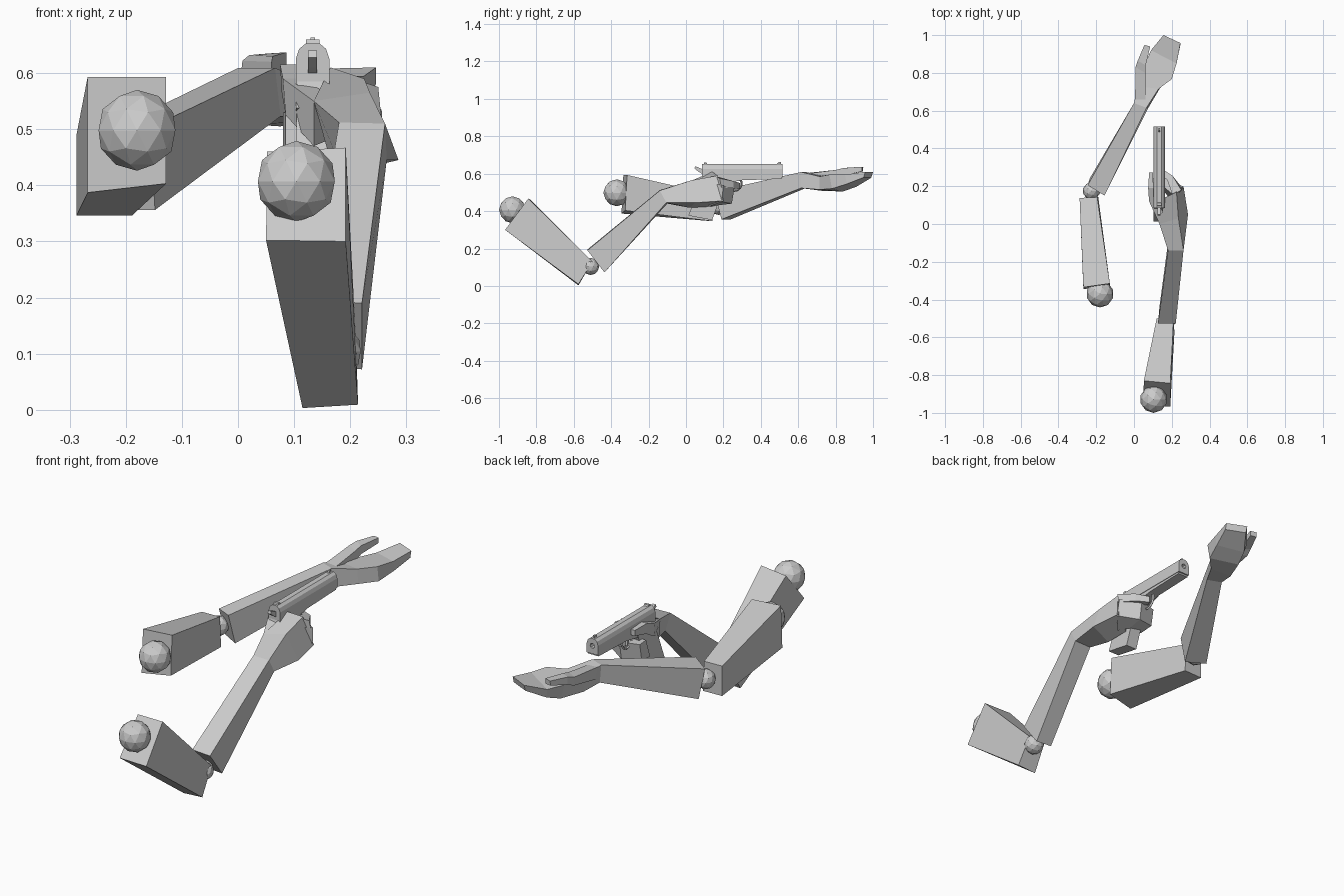
import bpy, bmesh, math
from mathutils import Vector

grey = bpy.data.materials.new("plain_grey")
grey.diffuse_color = (0.6, 0.6, 0.6, 1)


def loft(name, rings):
    """Skin a chain of equal-length point rings and cap both ends."""
    bm = bmesh.new()
    rows = [[bm.verts.new(p) for p in r] for r in rings]
    n = len(rows[0])
    for a, b in zip(rows, rows[1:]):
        for i in range(n):
            j = (i + 1) % n
            bm.faces.new((a[i], a[j], b[j], b[i]))
    bm.faces.new(rows[0])
    bm.faces.new(rows[-1])
    bmesh.ops.recalc_face_normals(bm, faces=bm.faces[:])
    mesh = bpy.data.meshes.new(name)
    bm.to_mesh(mesh)
    bm.free()
    ob = bpy.data.objects.new(name, mesh)
    ob.data.materials.append(grey)
    bpy.context.collection.objects.link(ob)
    return ob


def ball(name, centre, r):
    bpy.ops.mesh.primitive_ico_sphere_add(subdivisions=2, radius=r, location=centre)
    ob = bpy.context.object
    ob.name = name
    ob.data.materials.append(grey)


def plate(name, profile, half, cx=0.133):
    """Extrude a (y, z) profile symmetrically across x."""
    loft(name, [[(cx + s * half, y, z) for y, z in profile] for s in (-1, 1)])


# Joints
ball("left_shoulder", (-0.18, -0.37, 0.498), 0.072)
ball("left_elbow", (-0.225, 0.175, 0.425), 0.046)
ball("right_shoulder", (0.104, -0.928, 0.407), 0.072)
ball("right_elbow", (0.175, -0.51, 0.104), 0.046)

# Left arm: rings run top-left, top-right, bottom-right, bottom-left
loft("left_upper_arm", [
    [(-0.268, -0.335, 0.593), (-0.128, -0.315, 0.593), (-0.128, -0.325, 0.403), (-0.268, -0.345, 0.387)],
    [(-0.288, 0.138, 0.489), (-0.195, 0.142, 0.489), (-0.189, 0.142, 0.346), (-0.288, 0.138, 0.346)]])
left_wrist = [(0.0, 0.64, 0.609), (0.066, 0.615, 0.609), (0.076, 0.615, 0.523), (0.008, 0.64, 0.523)]
loft("left_forearm", [
    [(-0.245, 0.206, 0.49), (-0.156, 0.15, 0.503), (-0.148, 0.19, 0.356), (-0.235, 0.24, 0.356)],
    left_wrist])

# Open left hand
loft("left_palm_and_fingers", [
    left_wrist,
    [(0.02, 0.73, 0.59), (0.13, 0.715, 0.585), (0.135, 0.715, 0.515), (0.03, 0.73, 0.508)],
    [(0.055, 0.84, 0.575), (0.2, 0.767, 0.595), (0.198, 0.78, 0.52), (0.075, 0.84, 0.505)],
    [(0.09, 0.92, 0.575), (0.225, 0.85, 0.595), (0.222, 0.86, 0.545), (0.1, 0.91, 0.53)],
    [(0.156, 1.0, 0.608), (0.246, 0.958, 0.61), (0.246, 0.95, 0.58), (0.156, 0.99, 0.578)]])
loft("left_thumb", [
    [(0.006, 0.66, 0.605), (0.06, 0.65, 0.6), (0.06, 0.66, 0.55), (0.008, 0.67, 0.55)],
    [(0.008, 0.83, 0.622), (0.06, 0.8, 0.62), (0.06, 0.81, 0.575), (0.012, 0.83, 0.58)],
    [(0.02, 0.865, 0.632), (0.062, 0.84, 0.63), (0.062, 0.845, 0.59), (0.022, 0.865, 0.595)],
    [(0.055, 0.948, 0.635), (0.086, 0.94, 0.637), (0.086, 0.94, 0.612), (0.055, 0.945, 0.612)]])

# Right arm
loft("right_upper_arm", [
    [(0.052, -0.83, 0.46), (0.192, -0.843, 0.467), (0.192, -0.967, 0.3), (0.05, -0.965, 0.302)],
    [(0.12, -0.5, 0.13), (0.21, -0.5, 0.13), (0.214, -0.575, 0.009), (0.115, -0.575, 0.003)]])
right_wrist = [(0.18, -0.14, 0.512), (0.262, -0.14, 0.51), (0.265, -0.105, 0.445), (0.18, -0.1, 0.44)]
loft("right_forearm", [
    [(0.127, -0.527, 0.195), (0.221, -0.527, 0.19), (0.221, -0.436, 0.072), (0.135, -0.436, 0.078)],
    right_wrist])

# Gripping right hand
loft("right_palm", [
    right_wrist,
    [(0.135, 0.0, 0.55), (0.235, 0.03, 0.565), (0.286, 0.05, 0.445), (0.172, 0.02, 0.418)],
    [(0.165, 0.14, 0.61), (0.225, 0.17, 0.59), (0.262, 0.2, 0.455), (0.165, 0.14, 0.425)]])
loft("right_fingers", [
    [(0.225, 0.14, 0.55), (0.256, 0.2, 0.535), (0.262, 0.19, 0.45), (0.2, 0.12, 0.425)],
    [(0.165, 0.19, 0.535), (0.17, 0.26, 0.53), (0.17, 0.245, 0.44), (0.165, 0.165, 0.43)],
    [(0.085, 0.18, 0.53), (0.08, 0.235, 0.53), (0.08, 0.22, 0.45), (0.085, 0.15, 0.44)]])
loft("right_index_finger", [
    [(0.205, 0.15, 0.59), (0.25, 0.18, 0.575), (0.255, 0.19, 0.525), (0.205, 0.15, 0.525)],
    [(0.175, 0.235, 0.565), (0.205, 0.255, 0.56), (0.205, 0.255, 0.522), (0.175, 0.235, 0.525)],
    [(0.135, 0.265, 0.55), (0.15, 0.29, 0.55), (0.15, 0.29, 0.52), (0.135, 0.265, 0.52)]])
loft("right_thumb", [
    [(0.135, 0.0, 0.55), (0.17, 0.05, 0.56), (0.16, 0.05, 0.48), (0.135, 0.01, 0.47)],
    [(0.08, 0.12, 0.59), (0.107, 0.12, 0.59), (0.107, 0.12, 0.53), (0.085, 0.12, 0.525)],
    [(0.075, 0.19, 0.615), (0.103, 0.19, 0.615), (0.103, 0.19, 0.565), (0.078, 0.19, 0.565)],
    [(0.08, 0.272, 0.612), (0.1, 0.272, 0.612), (0.1, 0.272, 0.585), (0.08, 0.272, 0.585)]])

# Pistol slide with a recessed bore
section = [(-0.03, 0.58), (-0.03, 0.625), (-0.024, 0.643), (-0.012, 0.653),
           (0.012, 0.653), (0.024, 0.643), (0.03, 0.625), (0.03, 0.58)]
bore = [Vector((0.012 * math.cos(a), 0.618 + 0.012 * math.sin(a)))
        for a in (math.radians(225 - 45 * i) for i in range(8))]


def ring(pts, y):
    return [(0.133 + p[0], y, p[1]) for p in pts]


loft("pistol_slide", [ring(section, 0.085), ring(section, 0.517),
                      ring(bore, 0.517), ring(bore, 0.46)])

# Pistol frame, grip and small fittings
plate("pistol_frame", [(0.075, 0.547), (0.085, 0.585), (0.51, 0.585), (0.51, 0.572),
                       (0.3, 0.565), (0.22, 0.55)], 0.027)
plate("pistol_tang", [(0.06, 0.538), (0.075, 0.552), (0.12, 0.552), (0.1, 0.522)], 0.03)
plate("pistol_grip", [(0.085, 0.56), (0.215, 0.56), (0.14, 0.352), (0.012, 0.376)], 0.029)
plate("hammer", [(0.085, 0.6), (0.085, 0.625), (0.05, 0.64), (0.045, 0.628), (0.068, 0.61)], 0.008)
plate("rear_sight", [(0.095, 0.65), (0.098, 0.66), (0.11, 0.66), (0.115, 0.65)], 0.012)
plate("front_sight", [(0.485, 0.65), (0.495, 0.663), (0.507, 0.663), (0.507, 0.65)], 0.004)
plate("trigger", [(0.245, 0.56), (0.258, 0.56), (0.262, 0.522), (0.252, 0.535)], 0.006)

bpy.ops.mesh.primitive_torus_add(location=(0.133, 0.257, 0.548), rotation=(0, math.pi / 2, 0),
                                 major_segments=14, minor_segments=4,
                                 major_radius=0.04, minor_radius=0.006)
guard = bpy.context.object
guard.name = "trigger_guard"
guard.data.materials.append(grey)
